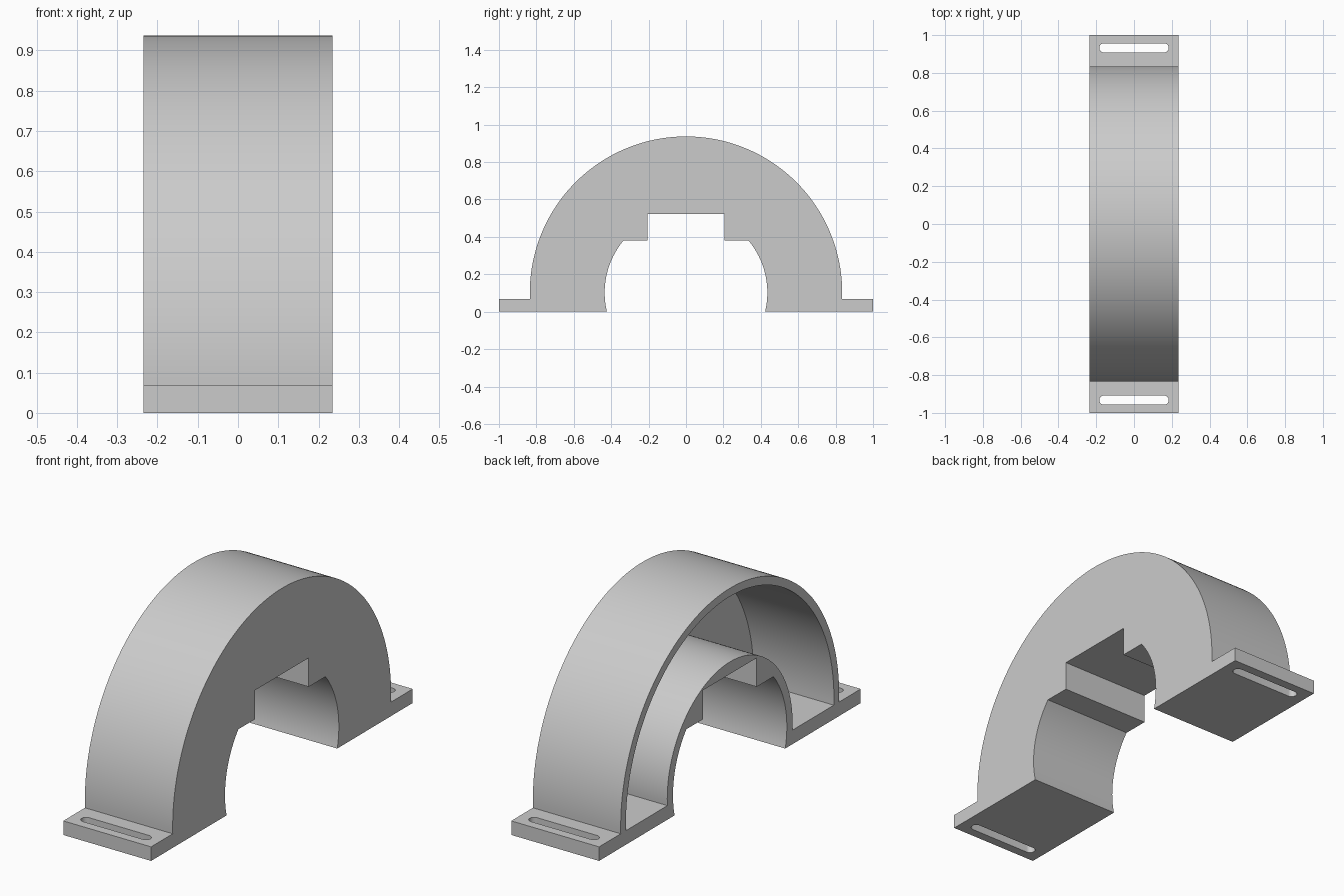
import bpy
import bmesh
from math import sin, cos, asin, pi
from mathutils import Vector

cube = bpy.data.objects.get("Cube")
if cube:
    bpy.data.objects.remove(cube, do_unlink=True)

HALF_W = 0.235       # half width along x
CZ = 0.102           # height of the arch centre
FOOT_H = 0.068       # foot and cavity floor height
WALL = 0.04          # closed side wall thickness
R_OUT, R_IN = 0.835, 0.435
CAV_OUT, CAV_IN = 0.795, 0.479

grey = bpy.data.materials.new("light grey")
grey.use_nodes = True
colour = (0.6, 0.6, 0.6, 1)
grey.diffuse_color = colour
grey.node_tree.nodes["Principled BSDF"].inputs["Base Color"].default_value = colour


def arc(r, z0, z1, n):
    """Points on the +y side of a circle about the arch centre, from z0 to z1."""
    a, b = asin((z0 - CZ) / r), asin((z1 - CZ) / r)
    return [(r * cos(a + (b - a) * i / n), CZ + r * sin(a + (b - a) * i / n))
            for i in range(n + 1)]


def mirrored(half):
    """Close a half outline with its mirror image across y = 0."""
    return half + [(-y, z) for y, z in reversed(half) if abs(y) > 1e-5]


def prism(name, points, direction):
    """Extrude a closed outline of 3D points."""
    bm = bmesh.new()
    face = bm.faces.new([bm.verts.new(p) for p in points])
    ext = bmesh.ops.extrude_face_region(bm, geom=[face])
    moved = [g for g in ext["geom"] if isinstance(g, bmesh.types.BMVert)]
    bmesh.ops.translate(bm, verts=moved, vec=Vector(direction))
    bmesh.ops.recalc_face_normals(bm, faces=bm.faces)
    mesh = bpy.data.meshes.new(name)
    bm.to_mesh(mesh)
    bm.free()
    mesh.materials.append(grey)
    obj = bpy.data.objects.new(name, mesh)
    bpy.context.collection.objects.link(obj)
    return obj


def cut(target, cutter):
    """Subtract the cutter and remove it."""
    mod = target.modifiers.new("cut", "BOOLEAN")
    mod.operation = "DIFFERENCE"
    mod.solver = "EXACT"
    mod.object = cutter
    cutter.hide_render = True
    bpy.context.view_layer.objects.active = target
    bpy.ops.object.modifier_apply(modifier=mod.name)
    bpy.data.objects.remove(cutter, do_unlink=True)


# Arch body with feet and stepped opening
outer = [(1, 0), (1, FOOT_H)] + arc(R_OUT, FOOT_H, CZ + R_OUT, 56)
inner = arc(R_IN, 0, 0.382, 24) + [(0.205, 0.382), (0.205, 0.522)]
outline = mirrored(outer) + [(-y, z) for y, z in inner] + inner[::-1]
arch = prism("arch_bracket", [(-HALF_W, y, z) for y, z in outline], (2 * HALF_W, 0, 0))

# Curved cavity open on the right side
cav_outer = mirrored(arc(CAV_OUT, FOOT_H, CZ + CAV_OUT, 56))
cav_inner = mirrored(arc(CAV_IN, FOOT_H, CZ + CAV_IN, 48))
cut(arch, prism("cavity_cutter",
                [(HALF_W - WALL, y, z) for y, z in cav_outer + cav_inner[::-1]],
                (-2 * HALF_W, 0, 0)))

# Round-ended strap slot through each foot
SLOT_R, SLOT_X, SLOT_Y = 0.024, 0.16, 0.932
for side in (-1, 1):
    slot = []
    for end in (1, -1):
        for i in range(13):
            a = -pi / 2 + pi * i / 12
            slot.append((end * (SLOT_X + SLOT_R * cos(a)),
                         side * SLOT_Y + end * SLOT_R * sin(a), -0.1))
    cut(arch, prism("slot_cutter", slot, (0, 0, 0.3)))

# Smooth curves, sharp corners
bpy.ops.object.select_all(action="DESELECT")
arch.select_set(True)
bpy.context.view_layer.objects.active = arch
bpy.ops.object.shade_smooth_by_angle(angle=pi / 6)
